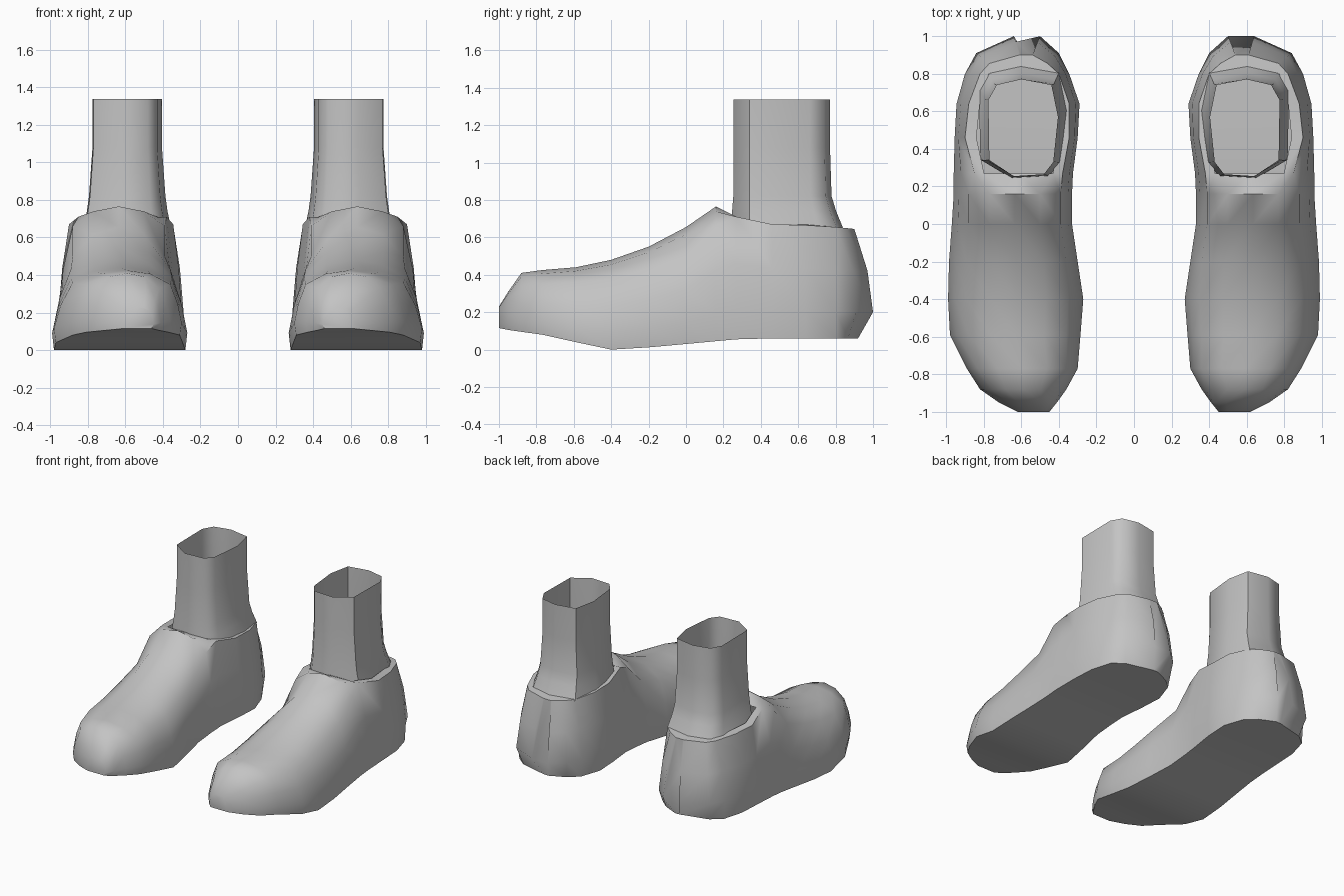
import bpy, bmesh

if "Cube" in bpy.data.objects:
    bpy.data.objects.remove(bpy.data.objects["Cube"])

grey = bpy.data.materials.new("plain grey")
grey.diffuse_color = (0.55, 0.55, 0.55, 1)
grey.use_nodes = True
grey.node_tree.nodes["Principled BSDF"].inputs["Base Color"].default_value = grey.diffuse_color


def lerp(a, b, t):
    return a + (b - a) * t


def finish(bm, name, angle):
    """Make a mirrored, smooth-shaded object from the bmesh."""
    bmesh.ops.recalc_face_normals(bm, faces=bm.faces)
    mesh = bpy.data.meshes.new(name)
    bm.to_mesh(mesh)
    bm.free()
    mesh.materials.append(grey)
    obj = bpy.data.objects.new(name, mesh)
    bpy.context.collection.objects.link(obj)
    bpy.ops.object.select_all(action='DESELECT')
    obj.select_set(True)
    bpy.context.view_layer.objects.active = obj
    bpy.ops.object.shade_smooth_by_angle(angle=angle)
    mirror = obj.modifiers.new("pair", 'MIRROR')
    mirror.use_mirror_merge = False
    return obj


def loft(bm, rings, skip=lambda i, j: False):
    """Bridge closed rings of equal length."""
    rows = [[bm.verts.new(p) for p in r] for r in rings]
    n = len(rows[0])
    for i in range(len(rows) - 1):
        for j in range(n):
            if not skip(i, j):
                k = (j + 1) % n
                bm.faces.new((rows[i][j], rows[i][k], rows[i + 1][k], rows[i + 1][j]))
    return rows


# Shoe cross-sections, toe to heel:
# y, inner x, outer x, sole z, top z, shoulder inner x, shoulder outer x, shoulder z
SECTIONS = [
    (-1.00, .45, .62, .115, .23, .47, .60, .21),
    (-.95, .41, .72, .105, .31, .44, .67, .27),
    (-.88, .36, .82, .095, .41, .42, .76, .33),
    (-.77, .30, .89, .08, .425, .36, .83, .35),
    (-.59, .285, .98, .04, .44, .36, .88, .36),
    (-.40, .27, .99, .00, .48, .35, .89, .38),
    (-.20, .30, .985, .012, .55, .36, .89, .43),
    (.00, .33, .97, .03, .655, .39, .88, .50),
    (.16, .33, .96, .045, .765, .39, .88, .66),
    (.27, .325, .96, .055, .71, .38, .85, .71),
    (.46, .30, .955, .06, .67, .345, .90, .67),
    (.64, .29, .945, .06, .67, .345, .88, .665),
    (.80, .345, .90, .06, .655, .40, .82, .655),
    (.91, .40, .84, .06, .65, .46, .77, .65),
    (1.00, .50, .64, .06, .645, .54, .61, .645),
]


def section(y, xi, xo, zb, zt, ti, to, zs):
    lean = max(0, y - .8) * .5                 # heel leans in at top and sole
    inset = .01 + lean * .4
    low = lerp(zb, zs, .24)
    mid = lerp(low, zs, .5)
    crown = .22 if y > .2 else .45

    def side(x, s, t):
        return [(x + inset * s, y - lean * .8, zb), (x, y, low),
                (lerp(x, t, .35), y - lean * .3, mid), (t, y - lean, zs),
                (lerp(t, (ti + to) / 2, crown), y - lean, lerp(zs, zt, .75))]
    return (side(xi, 1, ti) + [((ti + to) / 2, y - lean, zt)]
            + side(xo, -1, to)[::-1])


# Shoe body, with the ankle opening left out of the top
bm = bmesh.new()
rows = loft(bm, [section(*s) for s in SECTIONS],
            lambda i, j: 9 <= i <= 11 and j in (4, 5))
bm.faces.new(rows[0])
bm.faces.new(rows[-1])
finish(bm, "shoe_body", 0.9)

# Ankle tube, open at both ends and flaring into the collar
OUTLINE = [(.77, .34), (.775, .66), (.73, .74), (.60, .77), (.44, .74),
           (.405, .57), (.43, .33), (.48, .265), (.64, .255)]
CX, CY = .59, .51
bm = bmesh.new()
rings = []
for z, sx, sy, dy in [(1.337, 1, 1, 0), (1.08, 1, 1, 0), (.82, 1.10, 1.02, .003),
                      (.74, 1.16, 1.08, .012), (.645, 1.27, 1.16, .03)]:
    rings.append([(CX + (x - CX) * sx, CY + (y - CY) * sy + dy, z) for x, y in OUTLINE])
loft(bm, rings)
finish(bm, "ankle_tube", 0.9)
